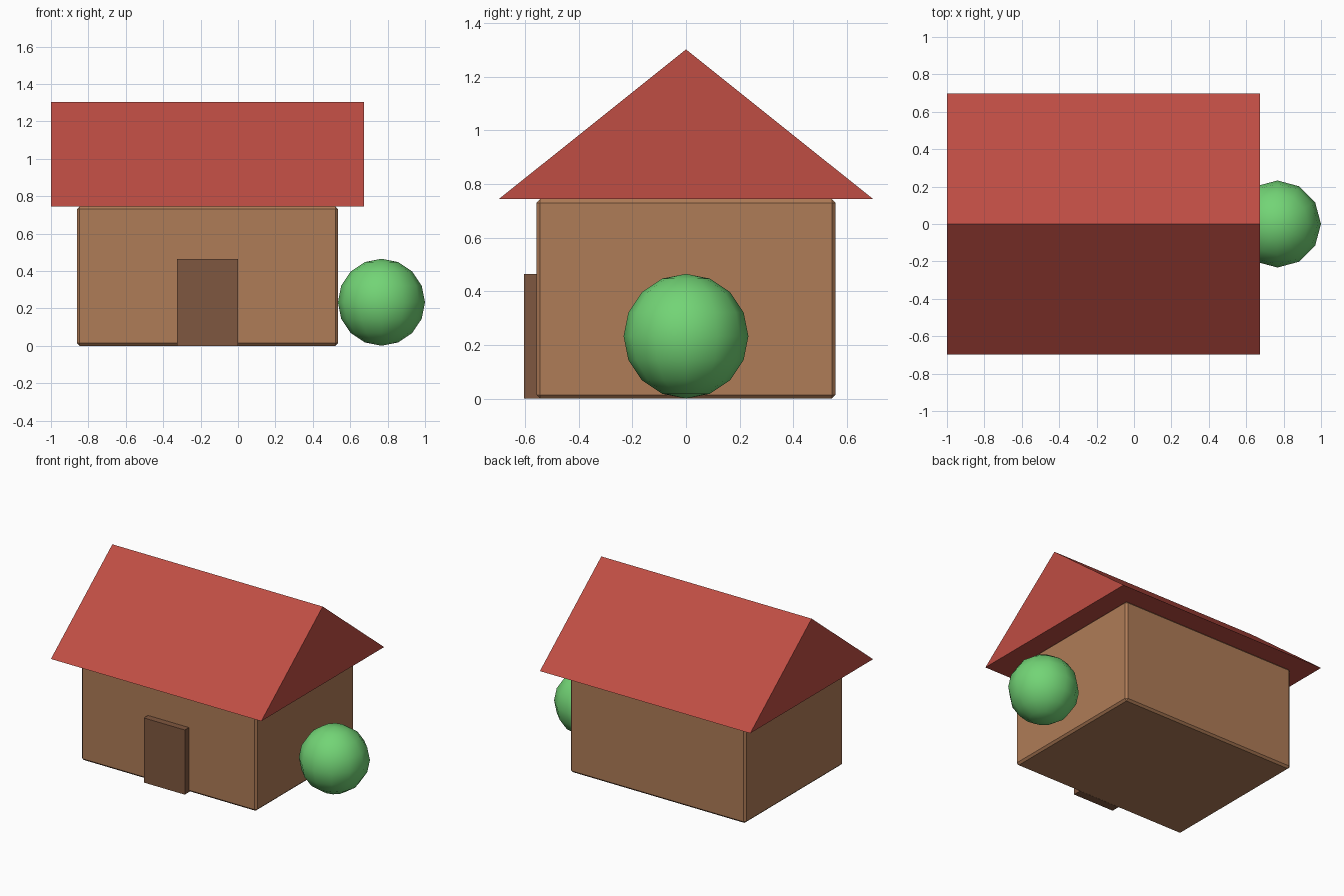
import bpy
import bmesh
from mathutils import Matrix, Vector

cube = bpy.data.objects.get("Cube")
if cube:
    bpy.data.objects.remove(cube, do_unlink=True)


def material(name, rgb):
    mat = bpy.data.materials.new(name)
    mat.use_nodes = True
    mat.diffuse_color = (*rgb, 1)
    mat.node_tree.nodes["Principled BSDF"].inputs["Base Color"].default_value = (*rgb, 1)
    return mat


def add_object(name, bm, mat):
    bmesh.ops.recalc_face_normals(bm, faces=bm.faces)
    mesh = bpy.data.meshes.new(name)
    bm.to_mesh(mesh)
    bm.free()
    mesh.materials.append(mat)
    obj = bpy.data.objects.new(name, mesh)
    bpy.context.collection.objects.link(obj)
    return obj


def add_box(name, center, size, mat):
    bm = bmesh.new()
    bmesh.ops.create_cube(bm, size=1, matrix=Matrix.LocRotScale(Vector(center), None, Vector(size)))
    return add_object(name, bm, mat)


wall_brown = material("wall brown", (0.43, 0.2, 0.095))
door_brown = material("door dark brown", (0.213, 0.096, 0.05))
roof_red = material("roof red", (0.52, 0.075, 0.057))
bush_green = material("bush green", (0.17, 0.66, 0.18))

house_x = -0.163
wall_top = 0.744

# Walls with a narrow chamfer on every edge
walls = add_box("walls", (house_x, 0, wall_top / 2), (1.395, 1.116, wall_top), wall_brown)
chamfer = walls.modifiers.new("chamfer", 'BEVEL')
chamfer.width = 0.014
chamfer.segments = 1

# Door slab standing proud of the front wall
add_box("door", (house_x, -0.575, 0.2325), (0.326, 0.06, 0.465), door_brown)

# Gable roof: a triangular profile extruded along the ridge
bm = bmesh.new()
profile = [(-0.698, wall_top), (0.698, wall_top), (0, 1.302)]
gable = bm.faces.new([bm.verts.new((-1, y, z)) for y, z in profile])
extruded = bmesh.ops.extrude_face_region(bm, geom=[gable], use_keep_orig=True)
moved = [v for v in extruded["geom"] if isinstance(v, bmesh.types.BMVert)]
bmesh.ops.translate(bm, verts=moved, vec=(1.674, 0, 0))
add_object("roof", bm, roof_red)

# Round bush beside the house
bm = bmesh.new()
bmesh.ops.create_uvsphere(bm, u_segments=12, v_segments=8, radius=0.2326,
                          matrix=Matrix.Translation((0.767, 0, 0.2326)))
for face in bm.faces:
    face.smooth = True
add_object("bush", bm, bush_green)
